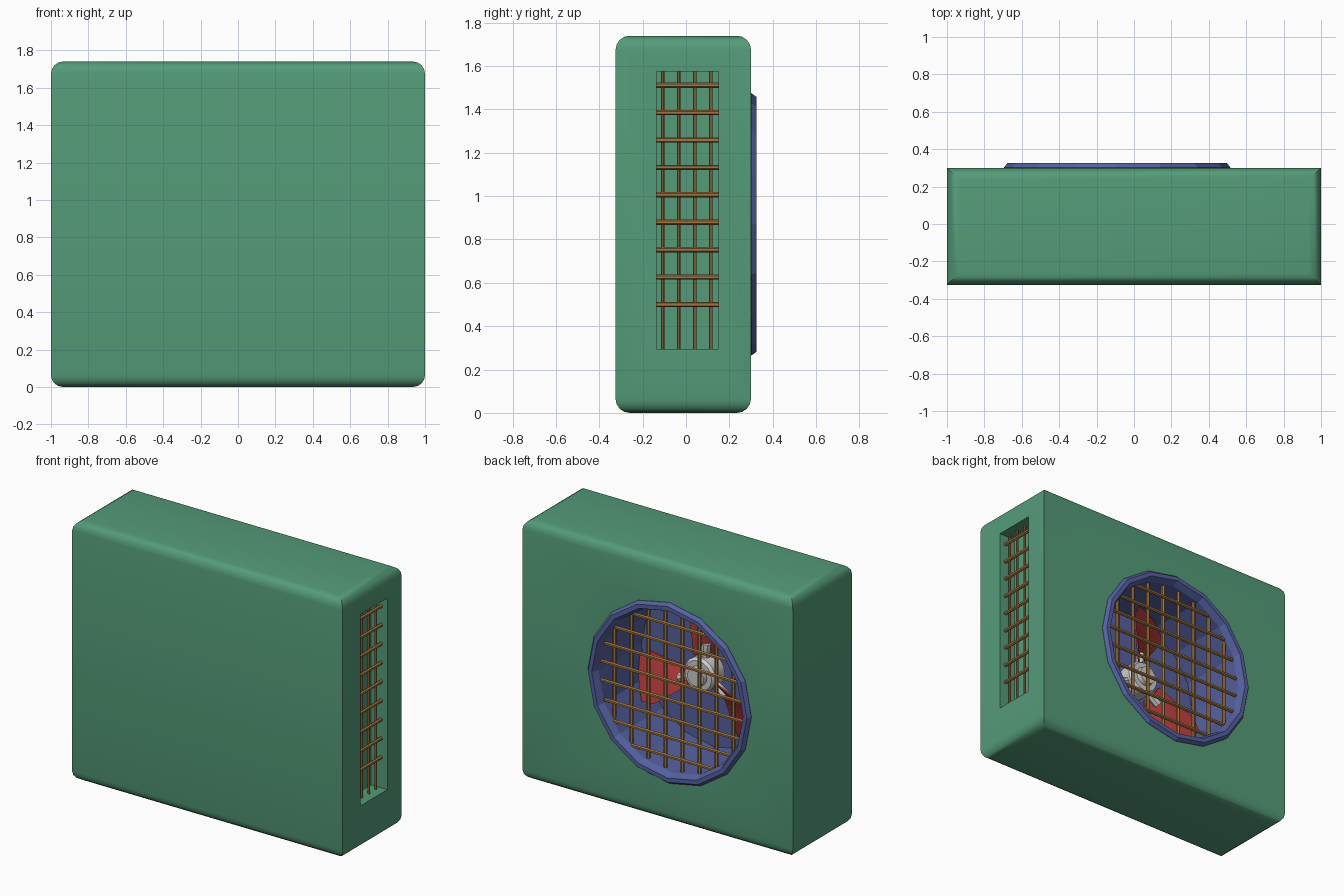
import bpy, bmesh, math
from mathutils import Vector, Matrix

if "Cube" in bpy.data.objects:
    bpy.data.objects.remove(bpy.data.objects["Cube"])

CX, CZ = -0.09, 0.87   # fan centre


def material(name, rgb):
    m = bpy.data.materials.new(name)
    m.diffuse_color = (*rgb, 1)
    m.use_nodes = True
    m.node_tree.nodes["Principled BSDF"].inputs["Base Color"].default_value = m.diffuse_color
    return m


GREEN = material("green", (0.09, 0.33, 0.19))
BLUE = material("blue", (0.09, 0.12, 0.35))
RED = material("red", (0.42, 0.04, 0.04))
BROWN = material("brown", (0.36, 0.18, 0.05))


def finish(name, bm, mat=None, smooth=None):
    bmesh.ops.recalc_face_normals(bm, faces=bm.faces[:])
    me = bpy.data.meshes.new(name)
    bm.to_mesh(me)
    bm.free()
    ob = bpy.data.objects.new(name, me)
    bpy.context.collection.objects.link(ob)
    if mat:
        me.materials.append(mat)
    if smooth:
        shade(ob, smooth)
    return ob


def shade(ob, angle):
    bpy.ops.object.select_all(action='DESELECT')
    ob.select_set(True)
    bpy.context.view_layer.objects.active = ob
    bpy.ops.object.shade_smooth_by_angle(angle=math.radians(angle))


def add_box(bm, lo, hi):
    lo, hi = Vector(lo), Vector(hi)
    m = Matrix.Translation((lo + hi) / 2) @ Matrix.Diagonal((*(hi - lo), 1))
    return bmesh.ops.create_cube(bm, size=1, matrix=m)


def add_rod(bm, a, b, r, sides=6):
    a, b = Vector(a), Vector(b)
    rot = (b - a).to_track_quat('Z', 'Y').to_matrix().to_4x4()
    bmesh.ops.create_cone(bm, cap_ends=True, segments=sides, radius1=r, radius2=r,
                          depth=(b - a).length, matrix=Matrix.Translation((a + b) / 2) @ rot)


def add_lathe(bm, profile, sides):
    # revolve (radius, y) points around the fan axis
    verts = [bm.verts.new((CX + r, y, CZ)) for r, y in profile]
    edges = [bm.edges.new(p) for p in zip(verts, verts[1:])]
    bmesh.ops.spin(bm, geom=verts + edges, cent=(CX, 0, CZ), axis=(0, 1, 0),
                   angle=2 * math.pi, steps=sides, use_merge=False)
    bmesh.ops.remove_doubles(bm, verts=bm.verts[:], dist=1e-4)


# casing: top and bottom rims rounded, upright edges sharp
bm = bmesh.new()
add_box(bm, (-1, -0.325, 0), (1, 0.30, 1.74))
rims = [e for e in bm.edges if abs(e.verts[0].co.z - e.verts[1].co.z) < 0.01]
bmesh.ops.bevel(bm, geom=rims, offset=0.065, segments=4, profile=0.5, affect='EDGES')
casing = finish("casing", bm, GREEN)

# openings for the side vent and the fan
bm = bmesh.new()
add_box(bm, (0.88, -0.135, 0.295), (1.1, 0.15, 1.575))
vent_cut = finish("vent_cutter", bm)
bm = bmesh.new()
add_lathe(bm, [(0, -0.19), (0.57, -0.19), (0.57, 0.4), (0, 0.4)], 16)
fan_cut = finish("fan_cutter", bm)
for cutter in (vent_cut, fan_cut):
    cutter.hide_render = True
    mod = casing.modifiers.new("cut", 'BOOLEAN')
    mod.operation, mod.object, mod.solver = 'DIFFERENCE', cutter, 'EXACT'
bpy.context.view_layer.update()
cut_mesh = bpy.data.meshes.new_from_object(
    casing.evaluated_get(bpy.context.evaluated_depsgraph_get()))
casing.modifiers.clear()
casing.data = cut_mesh
casing.data.materials.clear()
casing.data.materials.append(GREEN)
for cutter in (vent_cut, fan_cut):
    bpy.data.objects.remove(cutter)
shade(casing, 35)

# fan shroud: chamfered rim, straight wall and back plate
bm = bmesh.new()
add_lathe(bm, [(0.605, 0.295), (0.605, 0.302), (0.588, 0.325), (0.56, 0.325),
               (0.54, 0.28), (0.54, -0.17), (0, -0.17)], 16)
finish("fan_shroud", bm, BLUE)

# side vent grille
bm = bmesh.new()
for i in range(4):
    y = -0.107 + i * 0.074
    add_rod(bm, (0.94, y, 0.295), (0.94, y, 1.575), 0.008)
for i in range(9):
    z = 0.5 + i * 0.1265
    add_rod(bm, (0.955, -0.135, z), (0.955, 0.15, z), 0.012)
finish("vent_grille", bm, BROWN)

# round fan grille: bars trimmed to a circle
bm = bmesh.new()
for i in range(8):
    t = (i - 3.5) * 0.126
    h = math.sqrt(0.535 ** 2 - t * t)
    add_rod(bm, (CX + t, 0.255, CZ - h), (CX + t, 0.255, CZ + h), 0.012)
    add_rod(bm, (CX - h, 0.27, CZ + t), (CX + h, 0.27, CZ + t), 0.012)
finish("fan_grille", bm, BROWN)

# hub with a stepped nose
bm = bmesh.new()
add_lathe(bm, [(0, -0.17), (0.07, -0.17), (0.07, -0.12), (0.115, -0.12), (0.115, -0.02),
               (0.10, 0.0), (0.065, 0.0), (0.06, 0.03), (0, 0.03)], 16)
finish("fan_hub", bm, None, 35)

# three swept, pitched blades and their root arms (angles as seen from the back)
SECTIONS = [(0.13, -16, 22), (0.22, -20, 18), (0.33, -24, 16), (0.44, -26, 15), (0.51, -20, 9)]
blades, arms = bmesh.new(), bmesh.new()
for base in (85, 205, 325):
    rows = []
    for r, a0, a1 in SECTIONS:
        row = []
        for k in range(5):
            s = k / 4
            a = math.radians(base + a0 + (a1 - a0) * s)
            y = -0.065 + (s - 0.5) * 0.10
            row.append([blades.verts.new((CX - r * math.cos(a), y + d, CZ + r * math.sin(a)))
                        for d in (-0.008, 0.008)])
        rows.append(row)
    n, m = len(rows), 5
    for i in range(n - 1):
        for k in range(m - 1):
            for side in (0, 1):
                blades.faces.new([rows[i][k][side], rows[i + 1][k][side],
                                  rows[i + 1][k + 1][side], rows[i][k + 1][side]])
    rim = ([rows[0][k] for k in range(m)] + [rows[i][m - 1] for i in range(1, n)]
           + [rows[n - 1][k] for k in range(m - 2, -1, -1)]
           + [rows[i][0] for i in range(n - 2, 0, -1)])
    for p, q in zip(rim, rim[1:] + rim[:1]):
        blades.faces.new([p[0], q[0], q[1], p[1]])
    a = math.radians(base)
    d = Vector((-math.cos(a), 0, math.sin(a)))
    c = Vector((CX, -0.065, CZ))
    add_rod(arms, c + d * 0.09, c + d * 0.2, 0.03, 8)
finish("fan_blades", blades, RED, 35)
finish("blade_arms", arms, None, 40)
